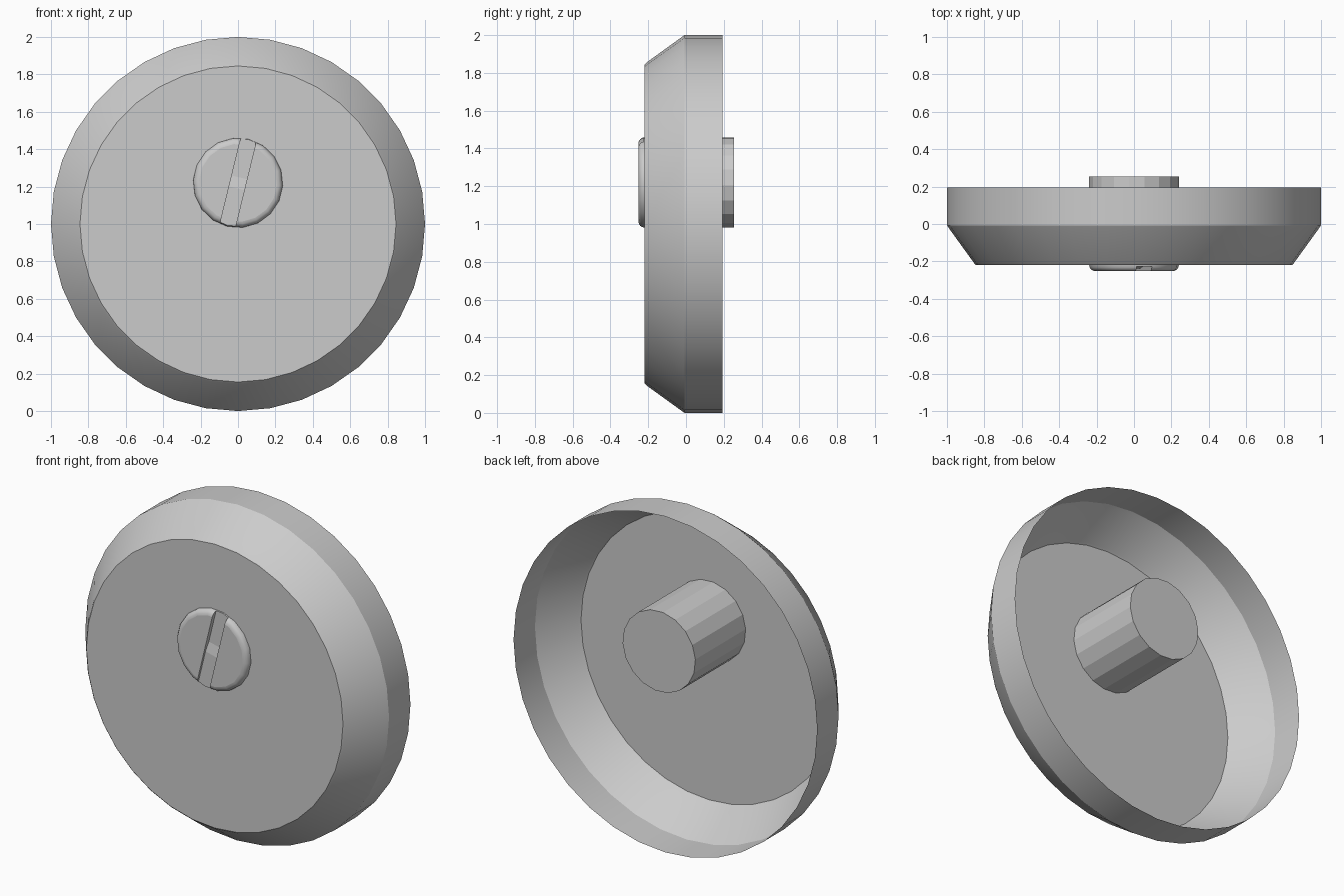
import bpy, bmesh, math
from mathutils import Matrix

if "Cube" in bpy.data.objects:
    bpy.data.objects.remove(bpy.data.objects["Cube"])


def make_object(name, bm):
    bmesh.ops.recalc_face_normals(bm, faces=bm.faces)
    mesh = bpy.data.meshes.new(name)
    bm.to_mesh(mesh)
    bm.free()
    obj = bpy.data.objects.new(name, mesh)
    bpy.context.collection.objects.link(obj)
    return obj


def activate(obj):
    bpy.ops.object.select_all(action='DESELECT')
    obj.select_set(True)
    bpy.context.view_layer.objects.active = obj


def lathe(name, profile, sides, zc, close_back, smooth_rings, turn=0.0):
    """Spin (radius, y) points about a front-to-back axis at height zc."""
    bm = bmesh.new()
    rings = []
    for r, y in profile:
        rings.append([bm.verts.new((r * math.sin(turn + 2 * math.pi * i / sides), y,
                                    zc + r * math.cos(turn + 2 * math.pi * i / sides)))
                      for i in range(sides)])
    bm.faces.new(rings[0])
    for k in range(len(rings) - 1):
        a, b = rings[k], rings[k + 1]
        for i in range(sides):
            j = (i + 1) % sides
            f = bm.faces.new((a[i], a[j], b[j], b[i]))
            f.smooth = k < smooth_rings
    if close_back:
        bm.faces.new(rings[-1])
    obj = make_object(name, bm)
    # An open shell has no inside, so make its front cap face -y
    if not close_back and obj.data.polygons[0].normal.y > 0:
        obj.data.flip_normals()
    return obj


# Thin open-backed cover with a sloped rim
cover = lathe("cover", [(0.845, -0.219), (0.855, -0.209), (0.99, -0.022),
                        (1.0, -0.007), (1.0, 0.194)], 36, 1.0, False, 4)
activate(cover)
bpy.ops.object.shade_smooth_by_angle(angle=math.radians(25))

# Locking peg with a rounded front head
tilt = math.radians(13.7)
PEG_Z, PEG_R = 1.22, 0.24
head = [(PEG_R - 0.032 * (1 - math.sin(t)), -0.22 - 0.032 * math.cos(t))
        for t in (math.radians(22.5 * i) for i in range(5))]
peg = lathe("peg", head + [(PEG_R, 0.254)], 18, PEG_Z, True, 4, tilt)

# Slot cutter: side profile steps from a shallow lower to a deep upper floor
side = [(-0.3, -0.30), (0.3, -0.30), (0.3, -0.226), (0.03, -0.226),
        (-0.03, -0.237), (-0.3, -0.237)]
bm = bmesh.new()
left, right = [[bm.verts.new((x, y, z)) for z, y in side] for x in (-0.042, 0.042)]
bm.faces.new(left)
bm.faces.new(right)
for i in range(len(side)):
    j = (i + 1) % len(side)
    bm.faces.new((left[i], left[j], right[j], right[i]))
bmesh.ops.transform(bm, verts=bm.verts, matrix=Matrix.Translation((0, 0, PEG_Z))
                    @ Matrix.Rotation(tilt, 4, 'Y'))
cutter = make_object("slot_cutter", bm)
cutter.hide_render = True

# Cut the slot and discard the cutter
cut = peg.modifiers.new("slot", 'BOOLEAN')
cut.operation = 'DIFFERENCE'
cut.solver = 'EXACT'
cut.object = cutter
activate(peg)
bpy.ops.object.modifier_apply(modifier=cut.name)
bpy.data.objects.remove(cutter, do_unlink=True)
